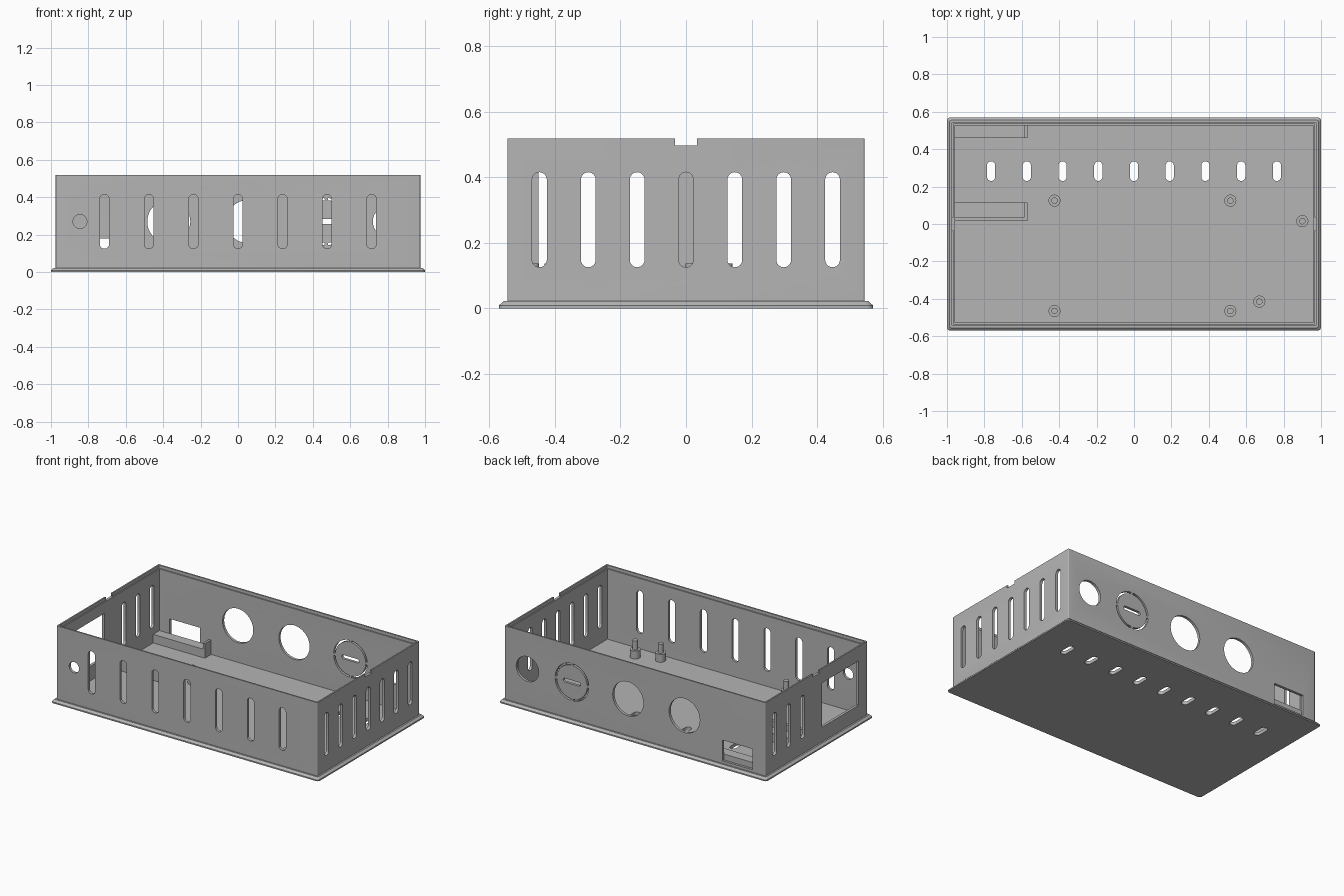
import bpy, bmesh
from math import pi, sin, cos

cube = bpy.data.objects.get("Cube")
if cube:
    bpy.data.objects.remove(cube)

GREY = (0.46, 0.46, 0.46, 1)
mat = bpy.data.materials.new("plain grey")
mat.use_nodes = True
mat.diffuse_color = GREY
mat.node_tree.nodes["Principled BSDF"].inputs["Base Color"].default_value = GREY

FLOOR = 0.022
MID = 0.27          # centre height of the wall openings


def finish(name, bm):
    bmesh.ops.recalc_face_normals(bm, faces=bm.faces)
    mesh = bpy.data.meshes.new(name)
    bm.to_mesh(mesh)
    bm.free()
    mesh.materials.append(mat)
    ob = bpy.data.objects.new(name, mesh)
    bpy.context.collection.objects.link(ob)
    return ob


def smooth(ob):
    bpy.ops.object.select_all(action='DESELECT')
    ob.select_set(True)
    bpy.context.view_layer.objects.active = ob
    bpy.ops.object.shade_smooth_by_angle(angle=0.5)


# 2D outlines
def arc(u, v, r, a, b, n):
    return [(u + r * cos(a + (b - a) * i / n), v + r * sin(a + (b - a) * i / n))
            for i in range(n + 1)]


def circle(u, v, r, n=48):
    return arc(u, v, r, 0, 2 * pi, n)[:-1]


def rect(u0, u1, v0, v1):
    return [(u0, v0), (u1, v0), (u1, v1), (u0, v1)]


def slot(u, v0, v1, w):
    r = w / 2
    return arc(u, v1 - r, r, 0, pi, 12) + arc(u, v0 + r, r, pi, 2 * pi, 12)


def round_rect(hx, hy, r):
    pts = []
    for k, (sx, sy) in enumerate([(1, 1), (-1, 1), (-1, -1), (1, -1)]):
        pts += arc(sx * (hx - r), sy * (hy - r), r, k * pi / 2, (k + 1) * pi / 2, 5)
    return pts


def prism(bm, pts, axis, lo, hi):
    """Extrude a 2D outline along an axis from lo to hi."""
    place = {"x": lambda u, v, d: (d, u, v),
             "y": lambda u, v, d: (u, d, v),
             "z": lambda u, v, d: (u, v, d)}[axis]
    a, b = ([bm.verts.new(place(u, v, d)) for u, v in pts] for d in (lo, hi))
    bm.faces.new(a)
    bm.faces.new(b)
    for i in range(len(a)):
        j = (i + 1) % len(a)
        bm.faces.new((a[i], a[j], b[j], b[i]))


# Tray: flange, walls, rim step and floor as one lofted section (inset, height, corner radius)
section = [(0, 0, 0.018), (0, 0.009, 0.018), (0.014, FLOOR, 0.012), (0.025, FLOOR, 0.006),
           (0.025, 0.518, 0.006), (0.035, 0.518, 0.003), (0.035, 0.497, 0.003),
           (0.043, 0.497, 0.002), (0.043, FLOOR, 0.002)]
bm = bmesh.new()
rings = [[bm.verts.new((x, y, z)) for x, y in round_rect(1 - o, 0.57 - o, r)]
         for o, z, r in section]
for a, b in zip(rings, rings[1:]):
    for i in range(len(a)):
        j = (i + 1) % len(a)
        bm.faces.new((a[i], a[j], b[j], b[i]))
bm.faces.new(rings[0])
bm.faces.new(rings[-1])
tray = finish("tray", bm)

# Openings
bm = bmesh.new()
FRONT, BACK = ("y", -0.6, -0.5), ("y", 0.5, 0.6)
RIGHT, LEFT = ("x", -1.1, -0.9), ("x", 0.9, 1.1)
for i in range(-3, 4):
    prism(bm, slot(i * 0.238, 0.125, 0.415, 0.05), *FRONT)
    prism(bm, slot(i * 0.149, 0.125, 0.415, 0.045), *LEFT)
    if i > 0:
        prism(bm, slot(i * 0.149, 0.125, 0.415, 0.045), *RIGHT)
for i in range(-4, 5):
    prism(bm, slot(i * 0.191, 0.23, 0.335, 0.044), "z", -0.1, 0.1)
prism(bm, circle(-0.845, MID, 0.037), *FRONT)
for x, r in ((-0.37, 0.115), (0.052, 0.115), (0.805, 0.084)):
    prism(bm, circle(x, MID, r), *BACK)
prism(bm, rect(-0.88, -0.655, 0.04, 0.18), *BACK)
prism(bm, rect(-0.45, -0.06, 0.12, 0.42), *RIGHT)
for side in (LEFT, RIGHT):
    prism(bm, rect(-0.034, 0.034, 0.497, 0.6), *side)
# Knock-out disc: four arc cuts joined by tabs, and a pry slot
KX = 0.472
for k in range(4):
    a, b = k * pi / 2 + 0.07, (k + 1) * pi / 2 - 0.07
    prism(bm, arc(KX, MID, 0.126, a, b, 12) + arc(KX, MID, 0.114, b, a, 12), *BACK)
pry = [(KX + v, MID + u) for u, v in slot(0, -0.065, 0.065, 0.026)]
prism(bm, pry, *BACK)
cutter = finish("opening_cutter", bm)
cutter.hide_render = True

cut = tray.modifiers.new("openings", 'BOOLEAN')
cut.operation = 'DIFFERENCE'
cut.solver = 'EXACT'
cut.object = cutter
bpy.context.view_layer.objects.active = tray
bpy.ops.object.modifier_apply(modifier=cut.name)
bpy.data.objects.remove(cutter)
smooth(tray)

# Standoffs with locating pins
for n, (x, y) in enumerate([(-0.425, 0.125), (0.515, 0.125), (-0.425, -0.465),
                            (0.515, -0.465), (0.9, 0.015), (0.67, -0.415)]):
    bm = bmesh.new()
    prism(bm, circle(x, y, 0.032, 32), "z", FLOOR - 0.005, 0.075)
    prism(bm, circle(x, y, 0.017, 32), "z", 0.07, 0.137)
    smooth(finish(f"standoff_{n + 1}", bm))

# Module holder: two ledges with end stops
WALL, STOP, END = -0.96, -0.585, -0.57
BASE = FLOOR - 0.005


def holder(name, blocks):
    bm = bmesh.new()
    for x0, x1, y0, y1, top in blocks:
        prism(bm, rect(x0, x1, y0, y1), "z", BASE, top)
    finish(name, bm)


holder("back_ledge", [(WALL, STOP, 0.46, 0.53, 0.08), (STOP, END, 0.46, 0.53, 0.12)])
holder("middle_ledge", [(WALL, -0.625, 0.037, 0.115, 0.08),
                        (-0.625, STOP, 0.037, 0.115, 0.075),
                        (STOP, END, 0.037, 0.115, 0.12),
                        (WALL, END, 0.015, 0.037, 0.12)])
